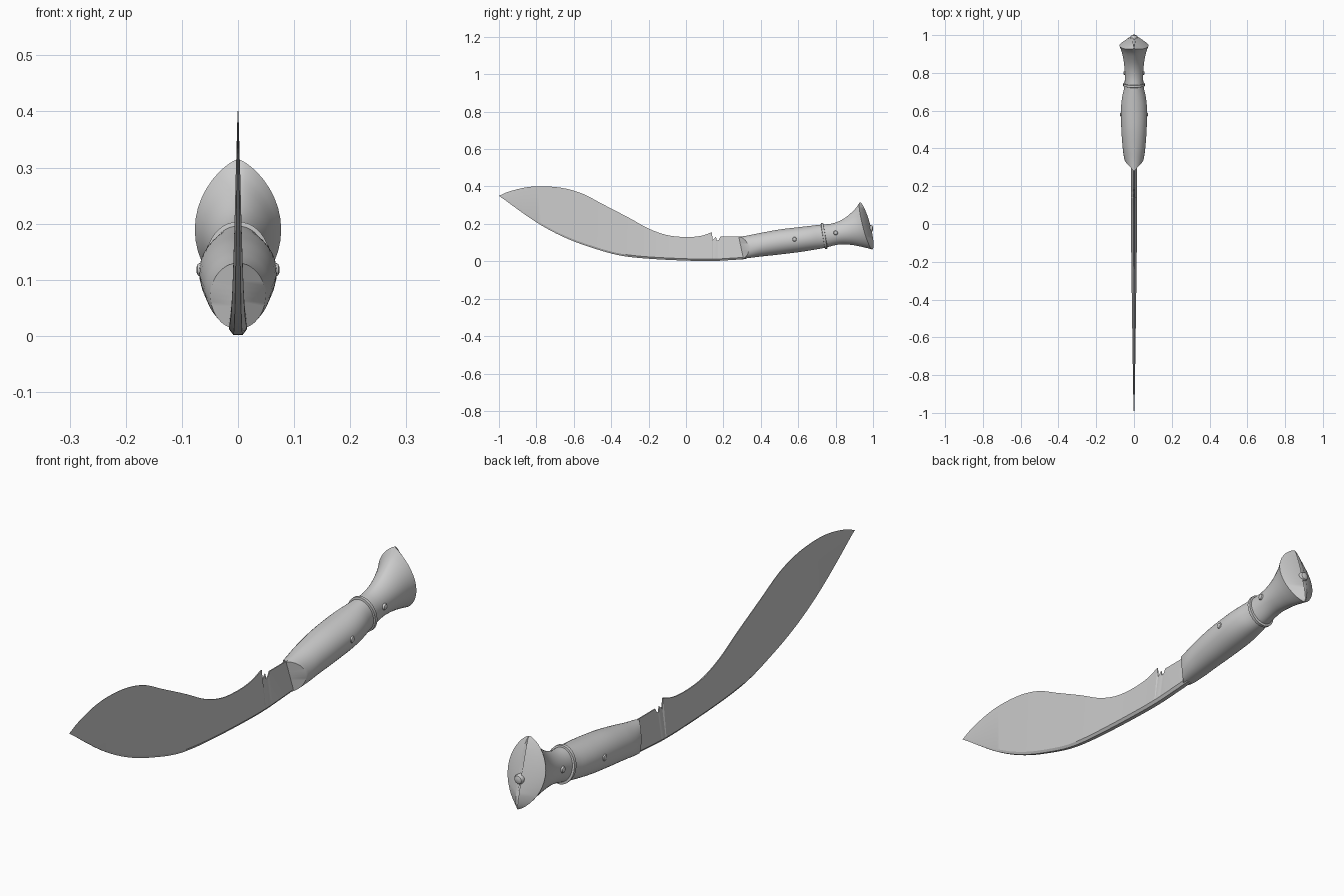
import bpy, bmesh, math
from mathutils import Vector

cube = bpy.data.objects.get("Cube")
if cube:
    bpy.data.objects.remove(cube)

steel = bpy.data.materials.new("plain_grey")
steel.use_nodes = True
GREY = (0.6, 0.6, 0.6, 1)
steel.diffuse_color = GREY
steel.node_tree.nodes["Principled BSDF"].inputs["Base Color"].default_value = GREY


def curve(keys, t):
    """Smooth interpolation through keys of the form (t, value, value...)."""
    t = min(max(t, keys[0][0]), keys[-1][0])
    i = max(j for j in range(len(keys) - 1) if keys[j][0] <= t)
    a, b = keys[i], keys[i + 1]
    p, n = keys[max(i - 1, 0)], keys[min(i + 2, len(keys) - 1)]
    h = b[0] - a[0]
    u = (t - a[0]) / h
    out = []
    for k in range(1, len(a)):
        m0 = (b[k] - p[k]) / (b[0] - p[0]) * h
        m1 = (n[k] - a[k]) / (n[0] - a[0]) * h
        out.append((2*u**3 - 3*u**2 + 1) * a[k] + (u**3 - 2*u**2 + u) * m0
                   + (3*u**2 - 2*u**3) * b[k] + (u**3 - u**2) * m1)
    return out


def loft(name, rings, angle=35):
    """Skin a list of closed rings and cap both ends."""
    bm = bmesh.new()
    rows = [[bm.verts.new(p) for p in ring] for ring in rings]
    n = len(rows[0])
    for a, b in zip(rows, rows[1:]):
        for i in range(n):
            j = (i + 1) % n
            bm.faces.new((a[i], a[j], b[j], b[i]))
    bm.faces.new(rows[0])
    bm.faces.new(rows[-1])
    bmesh.ops.remove_doubles(bm, verts=bm.verts, dist=0.0002)
    bmesh.ops.recalc_face_normals(bm, faces=bm.faces)
    me = bpy.data.meshes.new(name)
    bm.to_mesh(me)
    bm.free()
    ob = bpy.data.objects.new(name, me)
    bpy.context.collection.objects.link(ob)
    finish(ob, angle)


def finish(ob, angle):
    ob.data.materials.append(steel)
    bpy.ops.object.select_all(action='DESELECT')
    ob.select_set(True)
    bpy.context.view_layer.objects.active = ob
    bpy.ops.object.shade_smooth_by_angle(angle=math.radians(angle))


# Blade: a wedge with a sharp upper edge and a thick, chamfered lower spine
edge = [(-1, .35), (-.95, .372), (-.85, .396), (-.76, .401), (-.65, .39), (-.55, .36),
        (-.45, .308), (-.3, .23), (-.2, .175), (-.1, .14), (0, .13), (.08, .136), (.138, .155)]
spine = [(-1, .35), (-.9, .276), (-.8, .207), (-.7, .15), (-.6, .105), (-.5, .07),
         (-.4, .04), (-.32, .024), (-.2, .012), (0, .002), (.15, 0), (.32, .01)]
thickness = [(-1, .001), (-.9, .004), (-.5, .010), (-.1, .015), (.32, .016)]
notch = [(.143, .115), (.16, .132), (.165, .11), (.175, .115), (.185, .132), (.32, .132)]

stations = [(-1 + 1.138 * i / 60, None) for i in range(61)] + notch
blade = []
for y, top in stations:
    z1 = curve(edge, y)[0] if top is None else top
    z0, w = curve(spine, y)[0], curve(thickness, y)[0]
    chamfer = min(.012, (z1 - z0) * .3)
    tip = w * .12
    blade.append([(tip, y, z1), (w, y, z0 + chamfer), (w * .5, y, z0 + chamfer * .15),
                  (-w * .5, y, z0 + chamfer * .15), (-w, y, z0 + chamfer), (-tip, y, z1)])
loft("blade", blade, 20)


# Handle sections: station, top y, top z, bottom y, bottom z, half width, pointedness, side bow
handle = [(.28, .28, .13, .29, .012, .049, .5, .05),
          (.33, .33, .138, .34, .018, .056, .5, .035),
          (.4, .4, .152, .405, .026, .061, .5, .012),
          (.5, .5, .170, .505, .037, .067, .5, 0),
          (.6, .6, .182, .61, .05, .069, .5, 0),
          (.67, .66, .189, .68, .061, .063, .5, 0),
          (.73, .72, .196, .74, .072, .051, .5, 0),
          (.8, .785, .203, .82, .09, .049, .55, 0),
          (.86, .845, .229, .89, .087, .055, .62, -.003),
          (.91, .90, .275, .95, .075, .066, .7, -.01),
          (.96, .93, .315, .995, .064, .077, .75, -.018)]


def section(y1, z1, y0, z0, half, point, bow, sides=40):
    ring = []
    for i in range(sides):
        a = math.tau * i / sides
        s, f = math.sin(a), (1 + math.cos(a)) / 2
        x = math.copysign(half * abs(s) ** (2 * point), s)
        ring.append((x, y0 + (y1 - y0) * f + bow * abs(s), z0 + (z1 - z0) * f))
    return ring


# Grip and flared pommel, with a V-shaped front and a ridged end
steps = [.28 + .68 * i / 44 for i in range(45)]
grip = [section(*curve(handle, t)) for t in steps]
front = section(.28, .13, .29, .012, 0, .5, 0)
end = section(.93, .315, .995, .064, .008, .75, .024)
loft("grip_and_pommel", [front] + grip + [end])

# Raised band around the handle
band = []
for shift, grow in ((-.008, -.004), (-.006, .007), (.006, .007), (.008, -.004)):
    y1, z1, y0, z0, half, point, bow = curve(handle, .738)
    band.append(section(y1 + shift, z1 + grow, y0 + shift, z0 - grow, half + grow, point, bow))
loft("handle_band", band)


def stud(name, centre, axis, radius, height):
    """Short rounded pin pointing along an axis."""
    turn = Vector(axis).to_track_quat('Z', 'Y')
    rings = []
    for r, h in ((1, -1), (1, .3), (.8, .75), (.35, 1)):
        rings.append([Vector(centre) + turn @ Vector((radius * r * math.cos(math.tau * i / 16),
                      radius * r * math.sin(math.tau * i / 16), height * h)) for i in range(16)])
    loft(name, rings)


# Handle rivets on both sides and the tang button on the pommel
for side, label in ((1, "left"), (-1, "right")):
    stud(label + "_grip_rivet", (side * .066, .58, .118), (side, 0, 0), .012, .008)
    stud(label + "_neck_rivet", (side * .047, .80, .152), (side, 0, 0), .012, .009)
stud("pommel_button", (0, .988, .175), (0, 1, 0), .018, .012)
